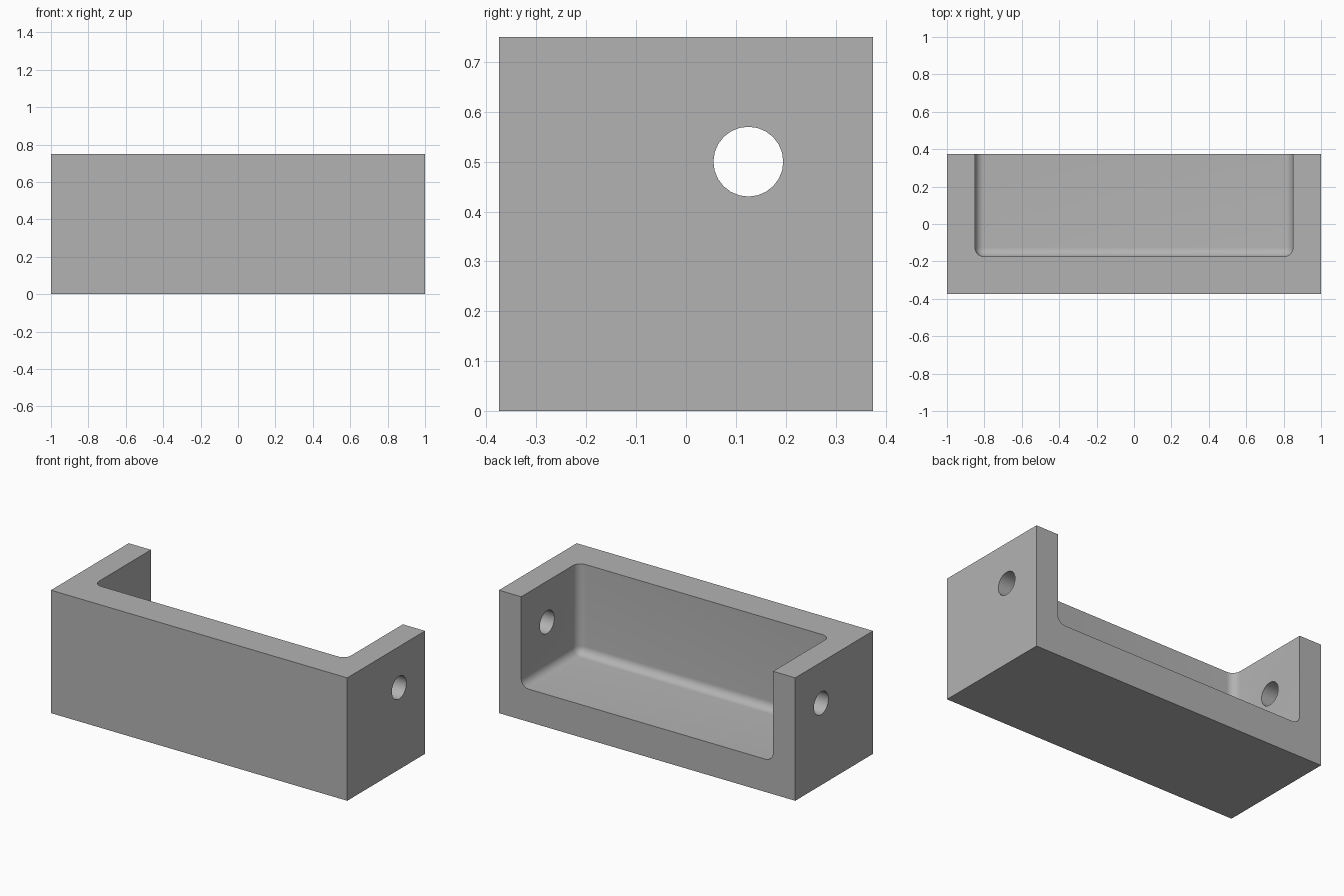
import bpy, bmesh, math
from mathutils import Matrix, Vector

default = bpy.data.objects.get("Cube")
if default:
    bpy.data.objects.remove(default, do_unlink=True)

grey = bpy.data.materials.new("plain grey")
grey.use_nodes = True
colour = (0.45, 0.45, 0.45, 1)
grey.diffuse_color = colour
grey.node_tree.nodes["Principled BSDF"].inputs["Base Color"].default_value = colour


def finish(bm, name):
    mesh = bpy.data.meshes.new(name)
    bm.to_mesh(mesh)
    bm.free()
    mesh.materials.append(grey)
    obj = bpy.data.objects.new(name, mesh)
    bpy.context.collection.objects.link(obj)
    return obj


def box(low, high):
    low, high = Vector(low), Vector(high)
    bm = bmesh.new()
    bmesh.ops.create_cube(bm, size=1)
    bmesh.ops.scale(bm, vec=high - low, verts=bm.verts)
    bmesh.ops.translate(bm, vec=(low + high) / 2, verts=bm.verts)
    return bm


def cut(target, cutter):
    cutter.hide_render = True
    mod = target.modifiers.new("cut", 'BOOLEAN')
    mod.operation = 'DIFFERENCE'
    mod.solver = 'EXACT'
    mod.object = cutter
    bpy.context.view_layer.objects.active = target
    bpy.ops.object.modifier_apply(modifier=mod.name)
    bpy.data.objects.remove(cutter, do_unlink=True)


# Solid block
depth, height = 0.375, 0.75
bracket = finish(box((-1, -depth, 0), (1, depth, height)), "bracket_body")

# Pocket open at the top and back, with its inner edges rounded
bm = box((-0.85, -0.175, 0.2), (0.85, 0.6, 1))
bm.normal_update()
inner = [e for e in bm.edges
         if all(f.normal.z < 0.5 and f.normal.y < 0.5 for f in e.link_faces)]
bmesh.ops.bevel(bm, geom=inner, offset=0.05, segments=8, profile=0.5,
                affect='EDGES', clamp_overlap=True)
cut(bracket, finish(bm, "pocket_cutter"))

# Pivot hole through both side walls
bm = bmesh.new()
bmesh.ops.create_cone(bm, cap_ends=True, segments=24, radius1=0.07, radius2=0.07,
                      depth=2.4, matrix=Matrix.Translation((0, 0.125, 0.5))
                      @ Matrix.Rotation(math.pi / 2, 4, 'Y'))
cut(bracket, finish(bm, "hole_cutter"))

# Smooth fillets and holes, sharp outer edges
bpy.ops.object.select_all(action='DESELECT')
bracket.select_set(True)
bpy.context.view_layer.objects.active = bracket
bpy.ops.object.shade_smooth_by_angle(angle=math.radians(30))
